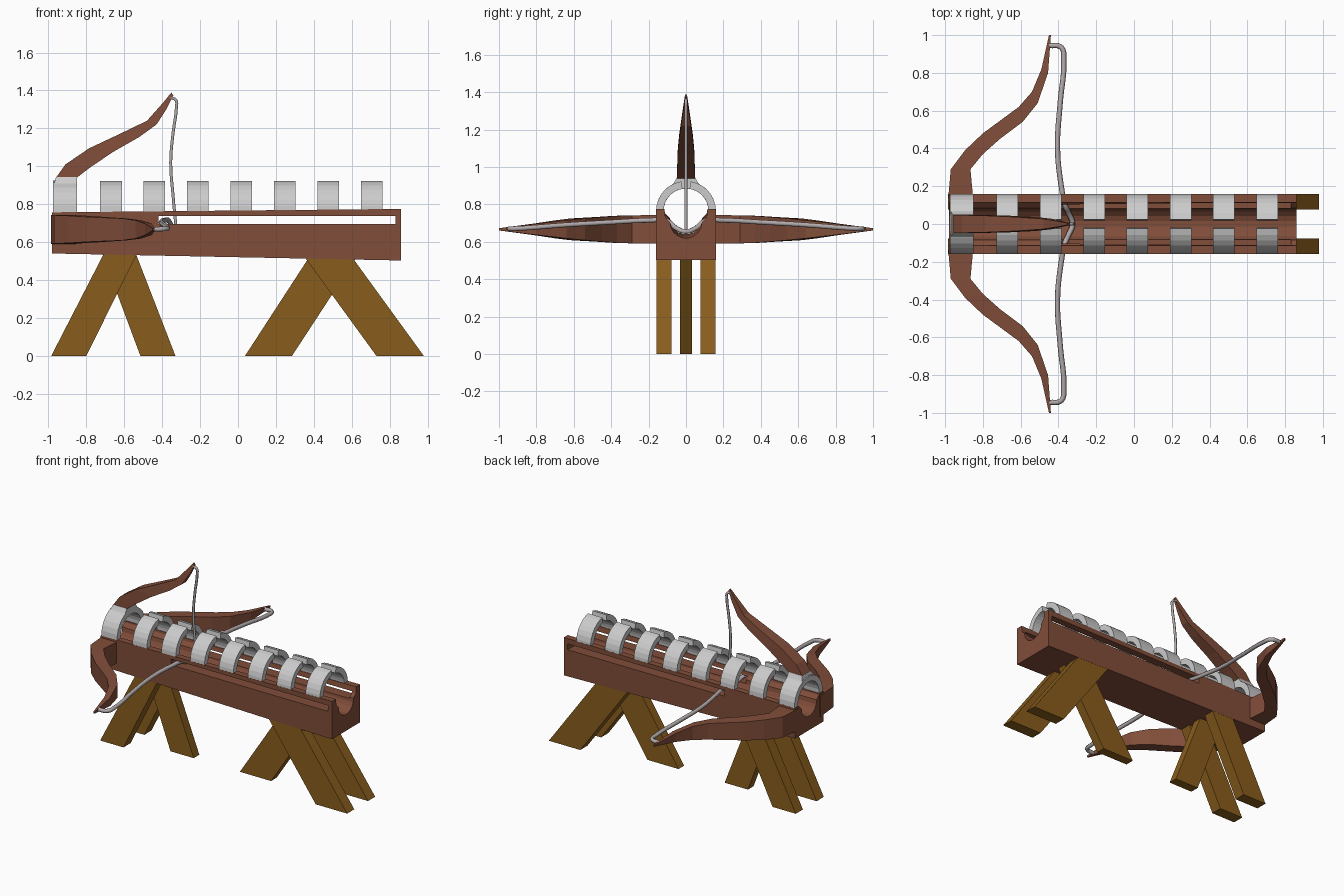
import bpy, math
from mathutils import Vector

if "Cube" in bpy.data.objects:
    bpy.data.objects.remove(bpy.data.objects["Cube"])


def material(name, rgb):
    m = bpy.data.materials.new(name)
    m.diffuse_color = (*rgb, 1)
    m.use_nodes = True
    m.node_tree.nodes["Principled BSDF"].inputs["Base Color"].default_value = m.diffuse_color
    return m


BROWN = material("red_wood", (0.22, 0.075, 0.042))
OAK = material("oak", (0.25, 0.11, 0.012))
CORD = material("cord", (0.45, 0.40, 0.40))


def loft(name, sections, mat=None):
    """Skin a closed solid through cross-sections of equal point count."""
    n = len(sections[0])
    verts = [p for s in sections for p in s]
    faces = [tuple(range(n)), tuple(range(len(verts) - n, len(verts)))]
    for k in range(len(sections) - 1):
        for i in range(n):
            j = (i + 1) % n
            faces.append((k * n + i, k * n + j, (k + 1) * n + j, (k + 1) * n + i))
    me = bpy.data.meshes.new(name)
    me.from_pydata(verts, [], faces)
    ob = bpy.data.objects.new(name, me)
    bpy.context.collection.objects.link(ob)
    # consistent outward normals
    import bmesh
    bm = bmesh.new()
    bm.from_mesh(me)
    bmesh.ops.recalc_face_normals(bm, faces=bm.faces)
    bm.to_mesh(me)
    bm.free()
    if mat:
        me.materials.append(mat)
    return ob


def cord(name, pts, radius):
    cu = bpy.data.curves.new(name, 'CURVE')
    cu.dimensions = '3D'
    cu.bevel_depth = radius
    cu.bevel_resolution = 1
    cu.resolution_u = 4
    cu.use_fill_caps = True
    sp = cu.splines.new('BEZIER')
    sp.bezier_points.add(len(pts) - 1)
    for b, p in zip(sp.bezier_points, pts):
        b.co = Vector(p)
        b.handle_left_type = b.handle_right_type = 'AUTO'
    cu.materials.append(CORD)
    ob = bpy.data.objects.new(name, cu)
    bpy.context.collection.objects.link(ob)
    return ob


# Stock: channelled beam, slightly deeper at the rear
def stock_section(x, bottom, top, floor):
    r = 0.085
    cz = floor + r
    groove = [(r * math.cos(math.radians(a)), cz + r * math.sin(math.radians(a)))
              for a in range(0, -181, -20)]
    prof = ([(-0.16, bottom), (0.16, bottom), (0.16, top), (0.115, top), (0.11, cz + 0.025)]
            + groove + [(-0.11, cz + 0.025), (-0.115, top), (-0.16, top)])
    return [(x, y, z) for y, z in prof]


stock = loft("stock", [stock_section(-0.98, 0.54, 0.757, 0.64),
                       stock_section(0.86, 0.503, 0.775, 0.62)], BROWN)

# Long slot through both side walls
cutter = loft("slot_cutter", [[(x, y, z) for x, z in
                               ((-0.42, 0.695), (0.83, 0.695), (0.83, 0.737), (-0.42, 0.737))]
                              for y in (-0.3, 0.3)])
cutter.hide_render = True
cutter.hide_set(True)
mod = stock.modifiers.new("slot", 'BOOLEAN')
mod.operation = 'DIFFERENCE'
mod.solver = 'EXACT'
mod.object = cutter


# Curved metal bands over the channel
def band(name, x0, x1, a0, a1, cz=0.765, ro=0.16, ri=0.12, steps=7):
    secs = []
    for i in range(steps + 1):
        a = math.radians(a0 + (a1 - a0) * i / steps)
        c, s = math.cos(a), math.sin(a)
        secs.append([(x0, ro * c, cz + ro * s), (x1, ro * c, cz + ro * s),
                     (x1, ri * c, cz + ri * s), (x0, ri * c, cz + ri * s)])
    return loft(name, secs)


for i in range(7):
    x = -0.67 + 0.2292 * i
    for side, a0, a1 in (("left", -3, 81), ("right", 183, 99)):
        band(f"claw_band_{side}_{i + 1}", x - 0.057, x + 0.057, a0, a1)

# Closed front hoop and the saddle carrying the top limb
band("front_hoop", -0.975, -0.85, -3, 183, steps=14)
loft("hoop_saddle", [[(x0, -w, z), (x1, -w, z), (x1, w, z), (x0, w, z)]
                     for z, w, x0, x1 in ((0.888, 0.085, -0.973, -0.852),
                                          (0.915, 0.065, -0.968, -0.85),
                                          (0.943, 0.05, -0.96, -0.85))])

# Side limbs: (front x, y, rear x, y, half height)
side = [(-0.985, 0.12, -0.85, 0.12, 0.076), (-0.97, 0.29, -0.866, 0.29, 0.075),
        (-0.895, 0.39, -0.80, 0.37, 0.072), (-0.80, 0.48, -0.71, 0.45, 0.066),
        (-0.61, 0.62, -0.59, 0.54, 0.058), (-0.54, 0.70, -0.51, 0.64, 0.048),
        (-0.49, 0.82, -0.455, 0.80, 0.03), (-0.45, 1.0, -0.44, 1.0, 0.006)]
for tag, s in (("left", 1), ("right", -1)):
    loft(f"bow_limb_{tag}", [[(fx, s * fy, 0.667 - h), (fx, s * fy, 0.667 + h),
                              (rx, s * ry, 0.667 + h), (rx, s * ry, 0.667 - h)]
                             for fx, fy, rx, ry, h in side], BROWN)

# Top limb: (front x, z, rear x, z, half width)
top = [(-0.96, 0.94, -0.85, 0.94, 0.048), (-0.91, 1.01, -0.785, 0.99, 0.047),
       (-0.785, 1.095, -0.66, 1.075, 0.044), (-0.625, 1.17, -0.52, 1.155, 0.037),
       (-0.48, 1.24, -0.43, 1.22, 0.027), (-0.40, 1.33, -0.375, 1.305, 0.014),
       (-0.352, 1.388, -0.34, 1.375, 0.005)]
loft("bow_limb_top", [[(fx, -w, fz), (fx, w, fz), (rx, w, rz), (rx, -w, rz)]
                      for fx, fz, rx, rz, w in top], BROWN)

# Bow strings
half = [(-0.325, 0, 0.655), (-0.345, 0.055, 0.675), (-0.365, 0.10, 0.712),
        (-0.385, 0.20, 0.715), (-0.405, 0.40, 0.705), (-0.39, 0.65, 0.69),
        (-0.372, 0.87, 0.673), (-0.385, 0.935, 0.67), (-0.45, 0.945, 0.668)]
cord("side_bowstring", [(x, -y, z) for x, y, z in reversed(half)] + half[1:], 0.014)
cord("top_bowstring", [(-0.325, 0, 0.66), (-0.343, 0, 0.85), (-0.355, 0, 1.02),
                       (-0.342, 0, 1.18), (-0.325, 0, 1.31), (-0.328, 0, 1.35),
                       (-0.36, 0, 1.362)], 0.009)


# Trestle legs: outer pairs and single inner legs
def leg(name, b0, b1, t0, t1, zt, y0, y1):
    loft(name, [[(b0, y, 0), (b1, y, 0), (t1, y, zt), (t0, y, zt)] for y in (y0, y1)], OAK)


for tag, s in (("left", 1), ("right", -1)):
    leg(f"front_leg_{tag}", -0.985, -0.80, -0.702, -0.527, 0.55, 0.078 * s, 0.159 * s)
    leg(f"rear_leg_{tag}", 0.73, 0.98, 0.352, 0.602, 0.52, 0.078 * s, 0.159 * s)
leg("front_leg_middle", -0.515, -0.33, -0.72, -0.543, 0.55, -0.032, 0.032)
leg("rear_leg_middle", 0.037, 0.285, 0.375, 0.625, 0.52, -0.032, 0.032)
